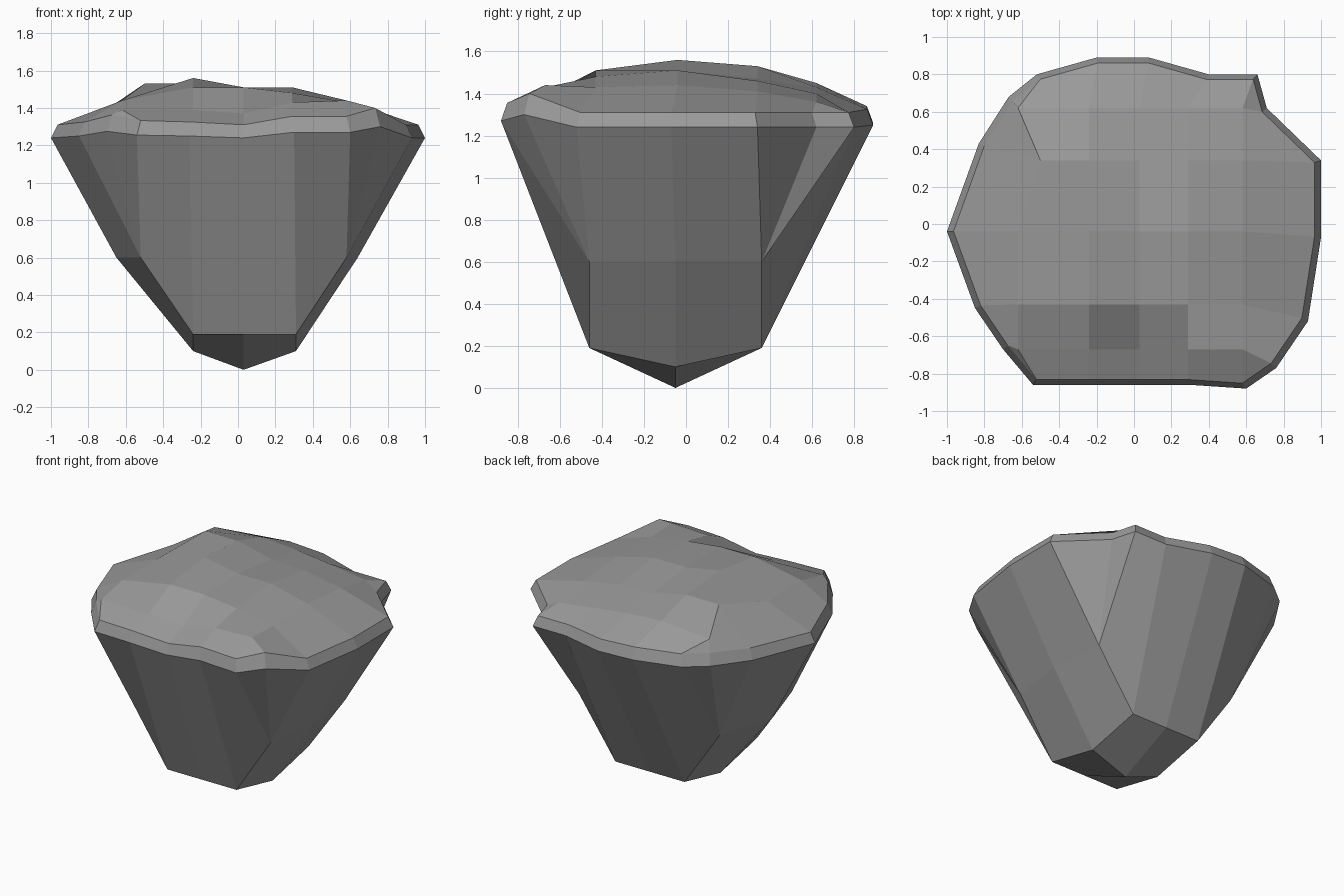
import bpy
import bmesh

cube = bpy.data.objects.get("Cube")
if cube:
    bpy.data.objects.remove(cube, do_unlink=True)

stone = bpy.data.materials.new("grey stone")
stone.use_nodes = True
colour = (0.32, 0.32, 0.32, 1)
stone.diffuse_color = colour
stone.node_tree.nodes["Principled BSDF"].inputs["Base Color"].default_value = colour

# Widest outline, starting at the right side and passing the front first
outline = [
    (-1, -.04, 1.24), (-.85, -.45, 1.25), (-.7, -.67, 1.275), (-.54, -.86, 1.255),
    (-.26, -.86, 1.25), (.03, -.86, 1.24), (.3, -.86, 1.27),
    (.6, -.88, 1.27), (.76, -.77, 1.3), (.93, -.52, 1.24),
    (1, -.07, 1.24), (1, .34, 1.24), (.71, .62, 1.24), (.66, .8, 1.24),
    (.4, .8, 1.24), (.08, .89, 1.25), (-.2, .89, 1.26),
    (-.52, .8, 1.26), (-.67, .68, 1.26), (-.83, .43, 1.25),
]

# Heights of the uneven top, front row to back row
columns = (-.62, -.24, .03, .29, .58)
rows = (-.67, -.43, -.04, .34, .62)
heights = (
    (1.39, 1.39, 1.37, 1.43, 1.44),
    (1.44, 1.51, 1.51, 1.48, 1.43),
    (1.44, 1.56, 1.51, 1.51, 1.44),
    (1.53, 1.53, 1.47, 1.46, 1.41),
    (1.42, 1.45, 1.43, 1.4, 1.36),
)

bm = bmesh.new()


def face(*verts):
    """Make a face, merging repeated corners."""
    corners = list(dict.fromkeys(verts))
    if len(corners) > 2:
        bm.faces.new(corners)


def bridge(lower, upper):
    """Join two closed loops of equal length."""
    for i in range(len(lower)):
        j = (i + 1) % len(lower)
        face(lower[i], lower[j], upper[j], upper[i])


def grid_faces(grid, flip=False):
    for front, back in zip(grid, grid[1:]):
        for i in range(len(front) - 1):
            quad = [front[i], front[i + 1], back[i + 1], back[i]]
            face(*(reversed(quad) if flip else quad))


def border(grid):
    """Boundary of a grid, anticlockwise from its first corner."""
    first, last = grid[0], grid[-1]
    right = [row[-1] for row in grid[1:-1]]
    left = [row[0] for row in grid[-2:0:-1]]
    return first + right + last[::-1] + left


# Bevelled rim
rim = [bm.verts.new(p) for p in outline]
lip = [bm.verts.new((x * .965, y * .967, 1.31 + 1.5 * (z - 1.24))) for x, y, z in outline]
bridge(rim, lip)

# Uneven top surface
top = [[bm.verts.new((x, y, z)) for x, z in zip(columns, line)]
       for y, line in zip(rows, heights)]
top[3][0].co.x = -.5
grid_faces(top)
edge = border(top)
size = len(columns) - 1
inner = []
for i, v in enumerate(edge):
    inner += [v, v] if i % size == 0 else [v]
start = inner.index(top[2][0])
bridge(lip, inner[start:] + inner[:start])

# Pointed base
base_z = ((.19, .19, .19), (.1, 0, .1), (.19, .19, .19))
base = [[bm.verts.new((x, y, z)) for x, z in zip((-.24, .03, .31), line)]
        for y, line in zip((-.46, -.05, .36), base_z)]
grid_faces(base, flip=True)

# Flared shoulders on both sides
right = [bm.verts.new((x, y, .6)) for x, y in ((-.52, -.46), (-.65, -.05), (-.52, .36))]
left = [bm.verts.new((x, y, .6)) for x, y in ((.58, -.46), (.64, -.05), (.6, .36))]
for i in range(2):
    face(base[i][0], right[i], right[i + 1], base[i + 1][0])
    face(base[i][2], base[i + 1][2], left[i + 1], left[i])

# Tapering walls, with a fan at each shoulder corner
walls = ([right[1]] + [right[0]] * 3 + base[0] + [left[0]] * 3 + [left[1]]
         + [left[2]] * 3 + base[2][::-1] + [right[2]] * 3)
bridge(walls, rim)

bmesh.ops.recalc_face_normals(bm, faces=bm.faces[:])
mesh = bpy.data.meshes.new("rock")
bm.to_mesh(mesh)
bm.free()
mesh.materials.append(stone)
rock = bpy.data.objects.new("rock", mesh)
bpy.context.collection.objects.link(rock)
